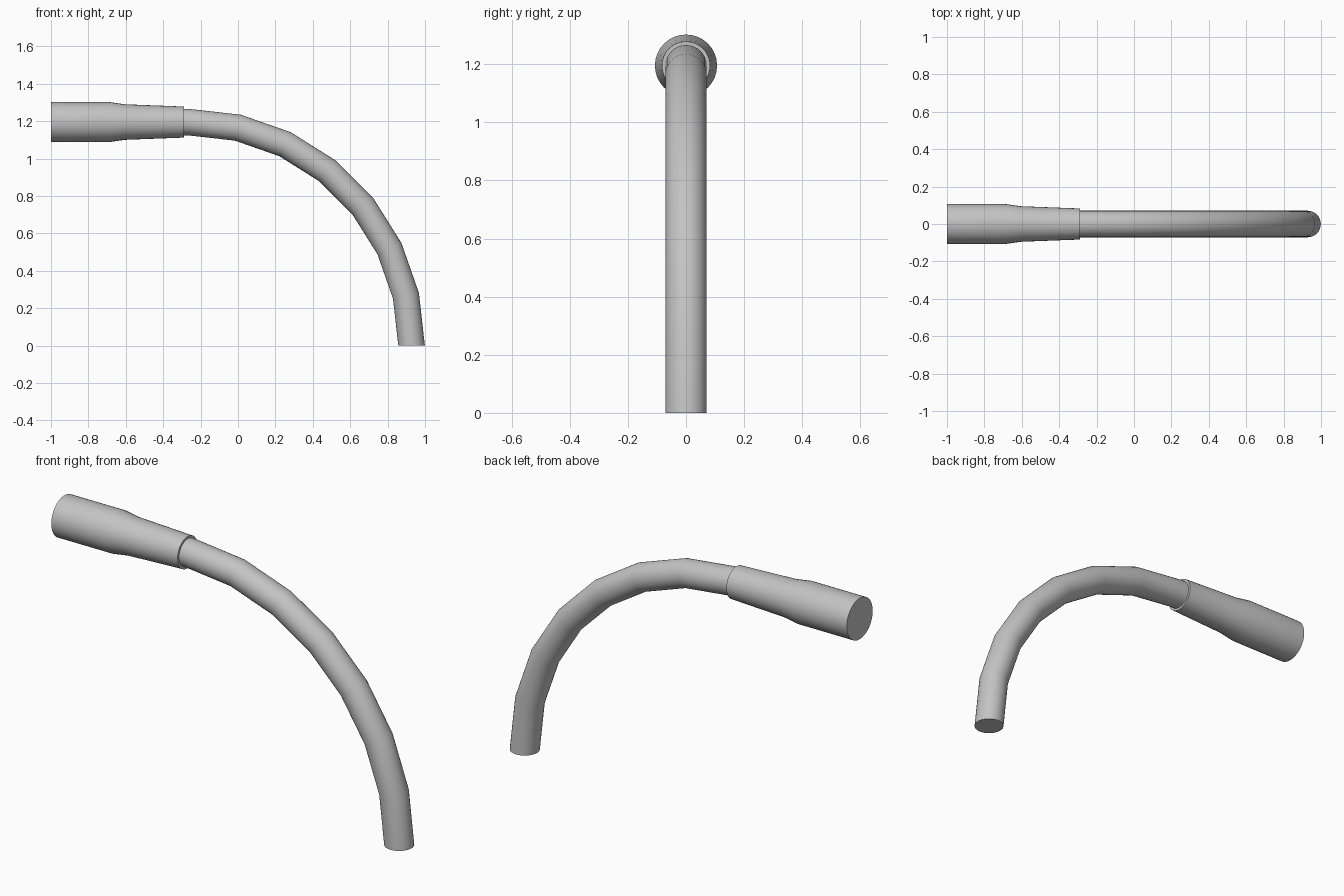
import bpy
import bmesh
from math import cos, sin, pi, radians

cube = bpy.data.objects.get("Cube")
if cube:
    bpy.data.objects.remove(cube, do_unlink=True)

SIDES = 32
BEND_RADIUS = 1.195
BEND_X = -0.267
TUBE_RADIUS = 0.071
BENDS = 7

# Single plain grey finish
grey = bpy.data.materials.new("plain_grey")
grey.use_nodes = True
colour = (0.55, 0.55, 0.55, 1)
grey.diffuse_color = colour
grey.node_tree.nodes["Principled BSDF"].inputs["Base Color"].default_value = colour


def loft(name, rings):
    """Skin capped circular rings given as (x, z, tilt in the xz plane, radius)."""
    bm = bmesh.new()
    loops = []
    for x, z, tilt, r in rings:
        turn = [2 * pi * i / SIDES for i in range(SIDES)]
        loops.append([bm.verts.new((x + r * cos(t) * cos(tilt), r * sin(t),
                                    z + r * cos(t) * sin(tilt))) for t in turn])
    for a, b in zip(loops, loops[1:]):
        for i in range(SIDES):
            j = (i + 1) % SIDES
            bm.faces.new((a[i], a[j], b[j], b[i]))
    bm.faces.new(loops[0])
    bm.faces.new(loops[-1])
    bmesh.ops.recalc_face_normals(bm, faces=bm.faces)
    mesh = bpy.data.meshes.new(name)
    bm.to_mesh(mesh)
    bm.free()
    mesh.materials.append(grey)
    obj = bpy.data.objects.new(name, mesh)
    bpy.context.collection.objects.link(obj)
    bpy.ops.object.select_all(action='DESELECT')
    obj.select_set(True)
    bpy.context.view_layer.objects.active = obj
    bpy.ops.object.shade_smooth_by_angle(angle=radians(30))
    return obj


# Curved tube: a quarter turn in straight steps, ending inside the sleeve
angles = [pi / 2 * i / BENDS for i in range(BENDS + 1)]
tube = [(BEND_X + BEND_RADIUS * cos(a), BEND_RADIUS * sin(a), a, TUBE_RADIUS)
        for a in angles]
tube.append((-0.35, BEND_RADIUS, pi / 2, TUBE_RADIUS))
loft("curved_tube", tube)

# Tapered sleeve with a flat lip around the tube
profile = [(-1.0, 0.107), (-0.69, 0.107), (-0.605, 0.095), (-0.29, 0.083)]
loft("end_sleeve", [(x, BEND_RADIUS, pi / 2, r) for x, r in profile])
